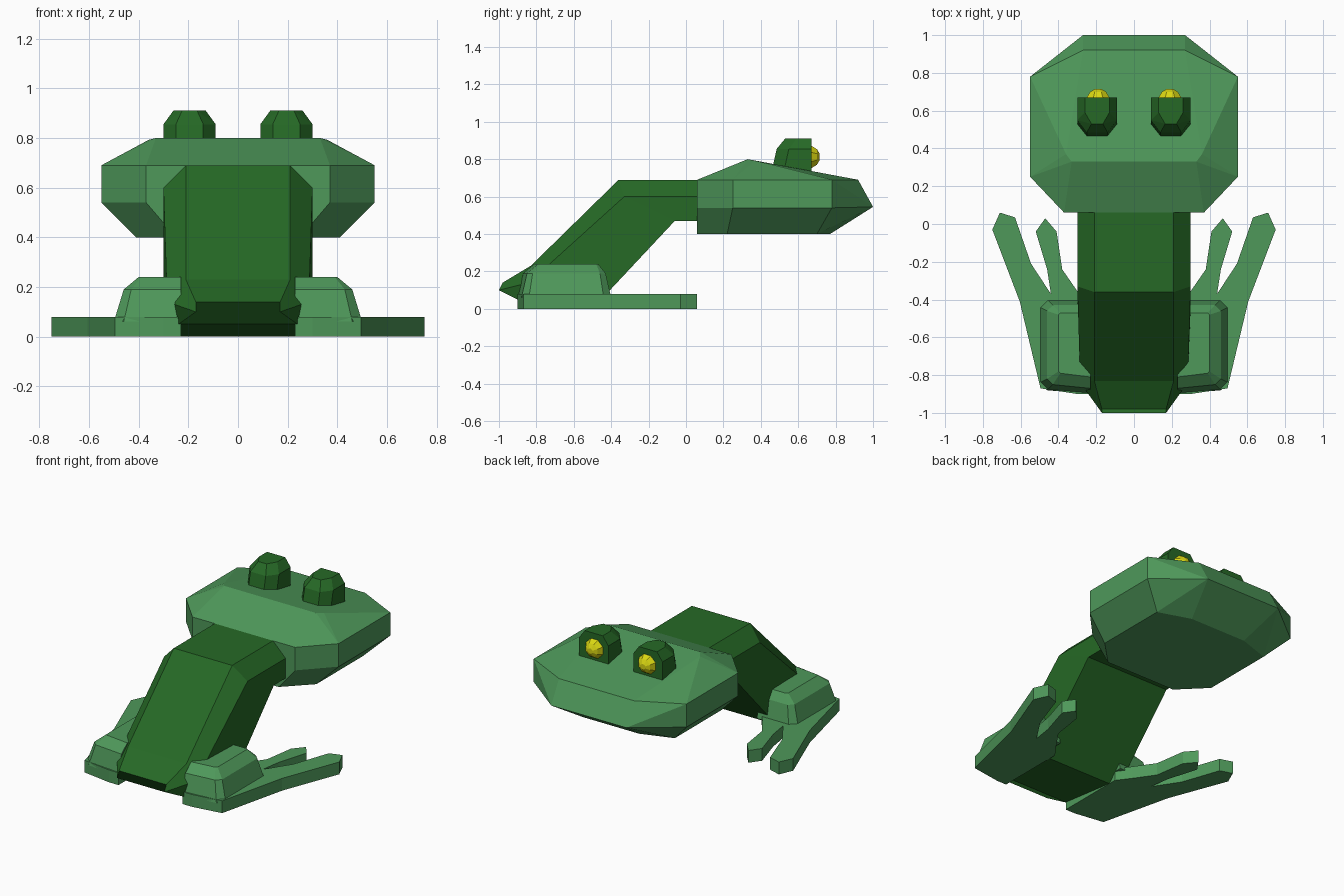
import bpy, bmesh, math
from mathutils import Vector

if "Cube" in bpy.data.objects:
    bpy.data.objects.remove(bpy.data.objects["Cube"])


def material(name, col):
    m = bpy.data.materials.new(name)
    m.diffuse_color = (*col, 1)
    m.use_nodes = True
    m.node_tree.nodes["Principled BSDF"].inputs["Base Color"].default_value = m.diffuse_color
    return m


LIGHT = material("light_green", (0.077, 0.314, 0.102))
DARK = material("dark_green", (0.019, 0.141, 0.019))
YELLOW = material("yellow", (0.70, 0.68, 0.006))


def finish(name, bm, mat, mirror=False):
    bmesh.ops.recalc_face_normals(bm, faces=bm.faces[:])
    me = bpy.data.meshes.new(name)
    bm.to_mesh(me)
    bm.free()
    me.materials.append(mat)
    ob = bpy.data.objects.new(name, me)
    bpy.context.collection.objects.link(ob)
    if mirror:
        mod = ob.modifiers.new("mirror", 'MIRROR')
        mod.use_mirror_merge = False
    return ob


def hull(name, pts, mat, mirror=False):
    """Convex faceted solid round a set of points."""
    bm = bmesh.new()
    for p in pts:
        bm.verts.new(p)
    res = bmesh.ops.convex_hull(bm, input=bm.verts[:])
    loose = [v for v in bm.verts if not v.link_faces]
    bmesh.ops.delete(bm, geom=loose, context='VERTS')
    bmesh.ops.dissolve_limit(bm, angle_limit=math.radians(4),
                             verts=bm.verts[:], edges=bm.edges[:])
    return finish(name, bm, mat, mirror)


def loft(name, rings, mat, mirror=False):
    """Skin closed rings of equal length and cap both ends."""
    bm = bmesh.new()
    vs = [[bm.verts.new(p) for p in r] for r in rings]
    n = len(vs[0])
    for a, b in zip(vs, vs[1:]):
        for i in range(n):
            j = (i + 1) % n
            bm.faces.new((a[i], a[j], b[j], b[i]))
    bm.faces.new(vs[0])
    bm.faces.new(vs[-1])
    return finish(name, bm, mat, mirror)


def both(pts):
    return [(s * x, y, z) for x, y, z in pts for s in (1, -1)]


# Head: wide flattened faceted block
head = [(0.25, 0.06, 0.40), (0.41, 0.22, 0.40), (0.41, 0.70, 0.40), (0.20, 0.77, 0.40),
        (0.37, 0.06, 0.54), (0.55, 0.25, 0.54), (0.55, 0.78, 0.54), (0.27, 1.00, 0.545),
        (0.37, 0.06, 0.69), (0.55, 0.25, 0.69), (0.55, 0.78, 0.69), (0.27, 0.92, 0.69),
        (0.33, 0.33, 0.80), (0.36, 0.37, 0.792), (0.36, 0.70, 0.731)]
hull("head", both(head), LIGHT)

# Body: bent bar, each section is (half width, y, z) for top, side and bottom
sections = [[(0.21, 0.10, 0.69), (0.30, 0.10, 0.60), (0.30, 0.10, 0.47)],
            [(0.21, -0.36, 0.69), (0.30, -0.33, 0.60), (0.30, -0.06, 0.47)],
            [(0.21, -0.83, 0.23), (0.285, -0.84, 0.14), (0.30, -0.50, 0.0)],
            [(0.17, -0.98, 0.14), (0.17, -1.00, 0.10), (0.24, -0.90, 0.05)]]
loft("body", [s + [(-x, y, z) for x, y, z in reversed(s)] for s in sections], DARK)

# Feet: flat plates with two long toes
outline = [(0.23, -0.90), (0.30, -0.90), (0.495, -0.87), (0.605, -0.41), (0.75, -0.03), (0.71, 0.06),
           (0.63, 0.035), (0.545, -0.21), (0.44, -0.37), (0.46, -0.24), (0.52, -0.04),
           (0.47, 0.03), (0.41, -0.04), (0.38, -0.24), (0.29, -0.37), (0.23, -0.45)]
loft("foot", [[(x, y, z) for x, y in outline] for z in (0.0, 0.08)], LIGHT, True)

# Legs: folded haunches on top of the feet
leg = []
for z, x, y0, y1, c in ((0.06, 0.50, -0.88, -0.40, 0.04),
                        (0.19, 0.46, -0.85, -0.43, 0.03),
                        (0.24, 0.40, -0.79, -0.47, 0.01)):
    leg += [(0.23, y0 - 0.02, z), (x - c, y0, z), (x, y0 + c, z),
            (x, y1 - c, z), (x - c, y1, z), (0.23, y1, z)]
hull("haunch", leg, LIGHT, True)

# Eyelids: domes with a flat front
lid = []
for z, w, c, yb, ym in ((0.72, 0.105, 0.055, 0.455, 0.52),
                        (0.855, 0.105, 0.055, 0.485, 0.55),
                        (0.91, 0.065, 0.03, 0.53, 0.59)):
    for s in (1, -1):
        lid += [(0.195 + s * w, 0.67, z), (0.195 + s * w, ym, z), (0.195 + s * c, yb, z)]
hull("eyelid", lid, DARK, True)

# Eyes: yellow faceted domes set in the lids
rings = []
for y, r in ((0.64, 0.065), (0.67, 0.065), (0.70, 0.045), (0.715, 0.018)):
    rings.append([(0.19 + r * math.cos(math.tau * (i + 0.5) / 8), y,
                   0.812 + r * math.sin(math.tau * (i + 0.5) / 8)) for i in range(8)])
loft("eye", rings, YELLOW, True)
